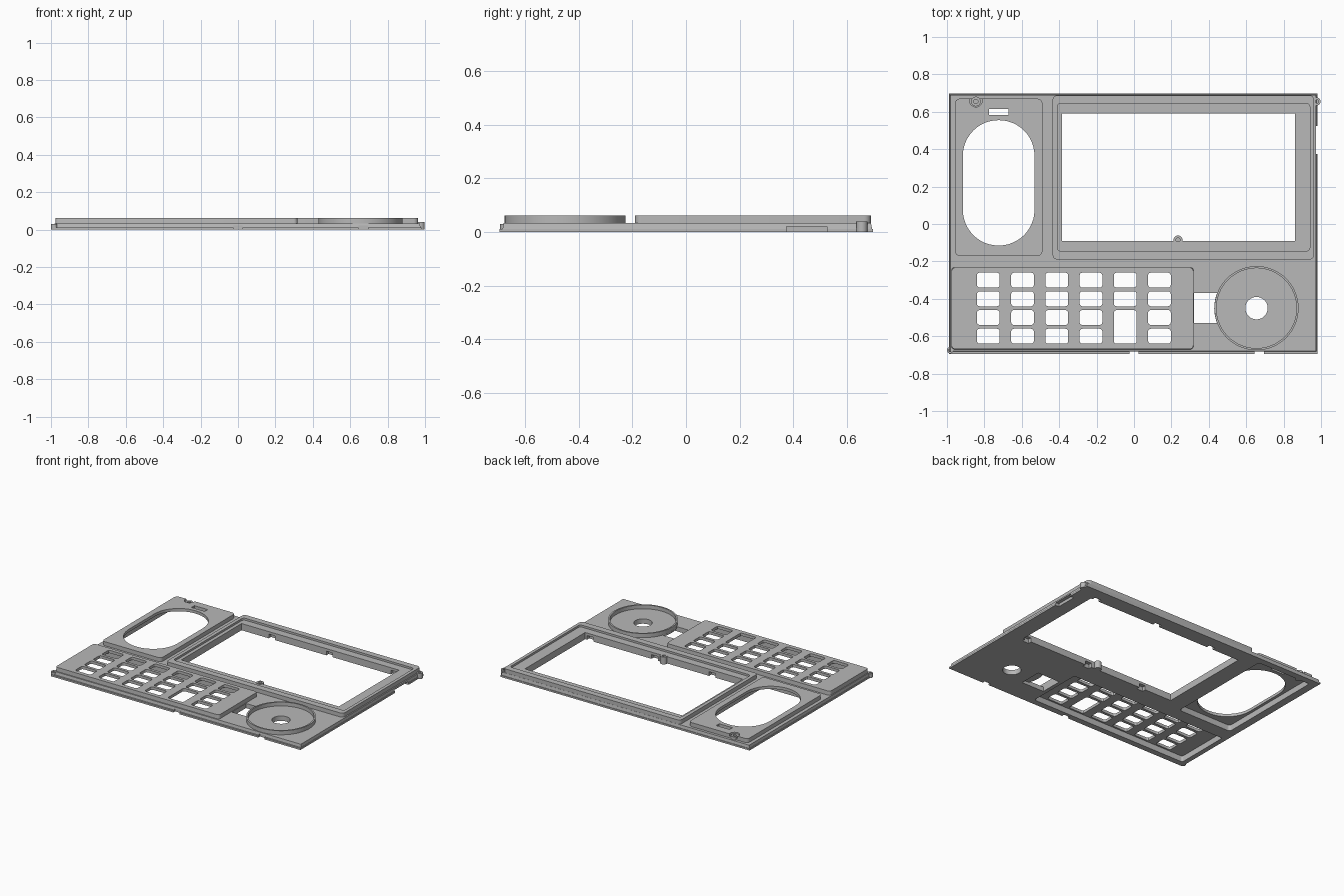
import bpy, bmesh, math

if "Cube" in bpy.data.objects:
    bpy.data.objects.remove(bpy.data.objects["Cube"])

gray = bpy.data.materials.new("gray_plastic")
gray.diffuse_color = (0.48, 0.48, 0.48, 1)
gray.use_nodes = True
gray.node_tree.nodes["Principled BSDF"].inputs["Base Color"].default_value = gray.diffuse_color


def rect(x0, x1, y0, y1, r=0.0, n=6):
    """Rounded rectangle outline, counter-clockwise."""
    if r == 0:
        return [(x0, y0), (x1, y0), (x1, y1), (x0, y1)]
    pts = []
    corners = [(x1 - r, y1 - r), (x0 + r, y1 - r), (x0 + r, y0 + r), (x1 - r, y0 + r)]
    for q, (cx, cy) in enumerate(corners):
        for i in range(n + 1):
            a = math.pi / 2 * (q + i / n)
            pts.append((cx + r * math.cos(a), cy + r * math.sin(a)))
    return pts


def circle(cx, cy, r, n=32):
    return [(cx + r * math.cos(2 * math.pi * i / n), cy + r * math.sin(2 * math.pi * i / n))
            for i in range(n)]


def prism(name, outlines, z0, z1, taper=0.0):
    """Extrude outlines from z0 to z1; taper draws the top in by a distance."""
    bm = bmesh.new()
    for pts in outlines:
        xs, ys = [p[0] for p in pts], [p[1] for p in pts]
        cx, cy = (min(xs) + max(xs)) / 2, (min(ys) + max(ys)) / 2
        sx = 1 - 2 * taper / (max(xs) - min(xs))
        sy = 1 - 2 * taper / (max(ys) - min(ys))
        lo = [bm.verts.new((x, y, z0)) for x, y in pts]
        hi = [bm.verts.new((cx + (x - cx) * sx, cy + (y - cy) * sy, z1)) for x, y in pts]
        bm.faces.new(lo[::-1])
        bm.faces.new(hi)
        for i in range(len(pts)):
            j = (i + 1) % len(pts)
            bm.faces.new((lo[i], lo[j], hi[j], hi[i]))
    mesh = bpy.data.meshes.new(name)
    bm.to_mesh(mesh)
    bm.free()
    mesh.materials.append(gray)
    ob = bpy.data.objects.new(name, mesh)
    bpy.context.collection.objects.link(ob)
    return ob


def combine(ob, other, operation):
    """Apply a boolean and discard the helper."""
    mod = ob.modifiers.new("bool", 'BOOLEAN')
    mod.operation, mod.object, mod.solver = operation, other, 'EXACT'
    dg = bpy.context.evaluated_depsgraph_get()
    mesh = bpy.data.meshes.new_from_object(ob.evaluated_get(dg))
    ob.modifiers.clear()
    ob.data = mesh
    bpy.data.objects.remove(other)


def add(outlines, z0, z1, taper=0.0):
    combine(body, prism("addition", outlines, z0, z1, taper), 'UNION')


def cut(outlines, z0, z1):
    combine(body, prism("cutter", outlines, z0, z1), 'DIFFERENCE')


TOP, PLATE = 0.062, 0.033
DIAL = (0.655, -0.45)

# base plate with a thin lower lip on the front edge
body = prism("faceplate", [rect(-0.988, 0.978, -0.685, 0.695)], 0, PLATE, 0.006)
add([rect(-0.99, 0.98, -0.695, 0.697)], 0.0, 0.012)

# raised panels: speaker, screen, keypad, dial cup
add([rect(-0.957, -0.49, -0.17, 0.67, 0.025)], 0.01, TOP)
add([rect(-0.435, 0.963, -0.19, 0.688, 0.025)], 0.01, TOP)
add([rect(-0.978, 0.32, -0.672, -0.23, 0.02)], 0.01, TOP, 0.003)
add([circle(*DIAL, 0.225, 64)], 0.01, TOP)

# hollow undersides of speaker and keypad panels
cut([rect(-0.935, -0.51, -0.15, 0.65, 0.02),
     rect(-0.955, 0.295, -0.652, -0.25, 0.015)], -0.02, 0.042)

# recess inside the screen rim, then the screen opening
cut([rect(-0.41, 0.94, -0.145, 0.645, 0.02)], 0.048, 0.1)
cut([rect(-0.385, 0.86, -0.09, 0.59)], -0.1, 0.2)

# speaker opening and indicator slot
cut([rect(-0.915, -0.532, -0.115, 0.555, 0.19, 12), rect(-0.775, -0.67, 0.582, 0.615)], -0.1, 0.2)

# key openings, with one double-height key
keys = []
for c in range(6):
    x = -0.84 + c * 0.183
    for r in range(4):
        y = -0.34 - r * 0.1
        if c == 4 and r == 3:
            continue
        low = y - 0.1 if c == 4 and r == 2 else y
        keys.append(rect(x, x + 0.122, low, y + 0.08, 0.015, 3))
cut(keys, -0.1, 0.2)

# dial cup hollow and shaft hole
cut([circle(*DIAL, 0.214, 64)], 0.035, 0.2)
cut([circle(*DIAL, 0.06)], -0.1, 0.2)

# connector window beside the dial, running under the cup
cut([rect(0.322, 0.5, -0.53, -0.37)], -0.1, 0.022)
window = prism("cutter", [rect(0.322, 0.46, -0.53, -0.37)], -0.1, 0.2)
combine(window, prism("dial_guard", [circle(*DIAL, 0.226, 64)], -0.2, 0.3), 'DIFFERENCE')
combine(body, window, 'DIFFERENCE')

# clip notches around the screen, side slot and front edge notches
clips = [rect(x - 0.025, x + 0.025, y - 0.02, y + 0.02)
         for x in (-0.145, 0.31, 0.82) for y in (-0.095, 0.595)]
cut(clips, -0.02, 0.03)
cut([rect(0.95, 1.05, 0.375, 0.525), rect(-0.025, 0.025, -0.75, -0.675),
     rect(0.645, 0.695, -0.75, -0.675)], -0.02, 0.021)

# clearance in the speaker panel corner for its screw boss
cut([circle(-0.845, 0.66, 0.034)], 0.045, 0.2)

# screw bosses
for i, (x, y, r, h) in enumerate([(-0.845, 0.655, 0.026, 0.054), (0.977, 0.655, 0.021, 0.04),
                                  (0.235, -0.085, 0.024, 0.052), (-0.983, -0.675, 0.017, 0.03)]):
    boss = prism(f"screw_boss_{i + 1}", [circle(x, y, r, 24)], 0.0, h)
    combine(boss, prism("cutter", [circle(x, y, r * 0.45, 16)], 0.01, 0.2), 'DIFFERENCE')

# smooth the round walls while keeping edges sharp
for ob in bpy.context.scene.objects:
    ob.select_set(True)
bpy.context.view_layer.objects.active = body
bpy.ops.object.shade_smooth_by_angle(angle=math.radians(30))
